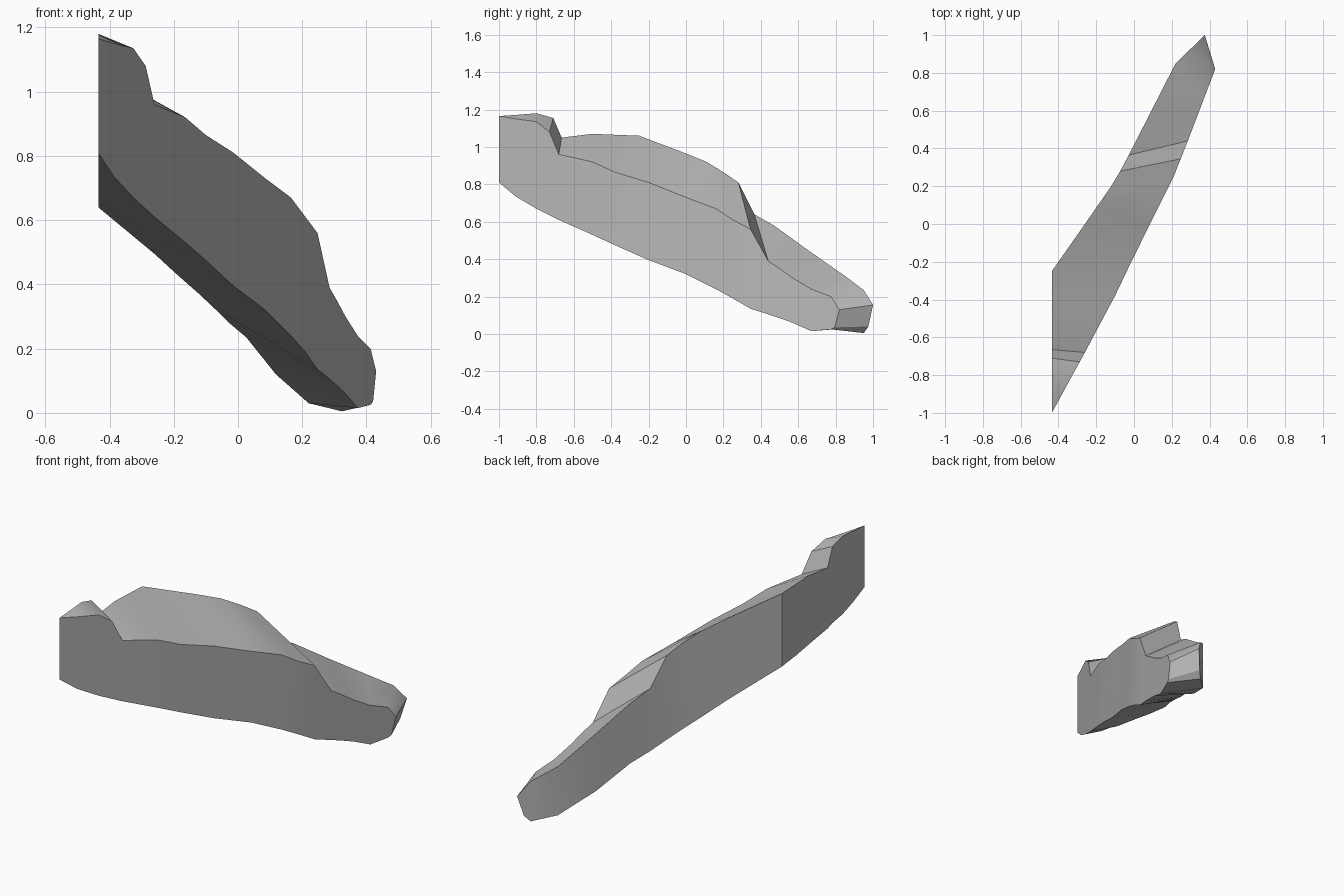
import bpy, bmesh, math

cube = bpy.data.objects.get("Cube")
if cube:
    bpy.data.objects.remove(cube, do_unlink=True)

# Plan outlines (x, y) of the two upright walls
EAST = [(-.435, -1), (-.26, -.68), (-.095, -.37), (0, -.17), (.21, .25), (.285, .44), (.43, .82)]
WEST = [(-.435, -1), (-.435, -.25), (-.26, 0), (-.1, .23), (-.025, .37), (.22, .85), (.375, 1)]

# Cross ribs: east y, top, bottom, then west y, top, bottom
RIBS = [
    (-1, 1.165, .81, -1, 1.165, .81),
    (-.91, 1.15, .735, -.9, 1.172, .765),
    (-.8, 1.135, .67, -.8, 1.18, .73),
    (-.73, 1.08, .635, -.71, 1.155, .715),
    (-.68, .96, .61, -.665, 1.05, .7),
    (-.5, .92, .53, -.5, 1.07, .675),
    (-.38, .865, .475, -.38, 1.065, .655),
    (-.2, .81, .395, -.25, 1.06, .64),
    (0, .73, .32, 0, .965, .495),
    (.16, .67, .24, .11, .92, .425),
    (.25, .61, .19, .2, .865, .37),
    (.345, .56, .135, .28, .81, .325),
    (.44, .39, .105, .365, .64, .28),
    (.5, .35, .085, .47, .58, .235),
    (.57, .3, .06, .65, .45, .12),
    (.67, .24, .015, .85, .31, .03),
    (.775, .2, .025, .95, .235, .005),
    (.82, .13, .035, 1, .155, .04),
]


def plan_x(outline, y):
    """x of a wall outline at a given y"""
    for (x0, y0), (x1, y1) in zip(outline, outline[1:]):
        if y <= y1 + 1e-6:
            return x0 + (x1 - x0) * (y - y0) / (y1 - y0)
    return outline[-1][0]


# Tapering slab lofted through the ribs
bm = bmesh.new()
rings = []
for i, (ye, te, be, yw, tw, bw) in enumerate(RIBS):
    lean = .025 if i == len(RIBS) - 1 else 0
    corners = [(EAST, ye, te), (WEST, yw, tw), (WEST, yw - lean, bw), (EAST, ye - lean, be)]
    rings.append([bm.verts.new((plan_x(o, y), y, z)) for o, y, z in corners])
for a, b in zip(rings, rings[1:]):
    for k in range(4):
        n = (k + 1) % 4
        bm.faces.new((a[k], a[n], b[n], b[k]))
bm.faces.new(rings[-1])
bmesh.ops.remove_doubles(bm, verts=bm.verts, dist=.0001)
bmesh.ops.recalc_face_normals(bm, faces=bm.faces)

mesh = bpy.data.meshes.new("ridge_slab")
bm.to_mesh(mesh)
bm.free()
slab = bpy.data.objects.new("ridge_slab", mesh)
bpy.context.collection.objects.link(slab)

# Plain grey surface
grey = bpy.data.materials.new("light_grey")
grey.use_nodes = True
colour = (.5, .5, .5, 1)
grey.diffuse_color = colour
grey.node_tree.nodes["Principled BSDF"].inputs["Base Color"].default_value = colour
mesh.materials.append(grey)

# Soft top, crisp wall edges
bpy.ops.object.select_all(action='DESELECT')
slab.select_set(True)
bpy.context.view_layer.objects.active = slab
bpy.ops.object.shade_smooth_by_angle(angle=math.radians(30))
